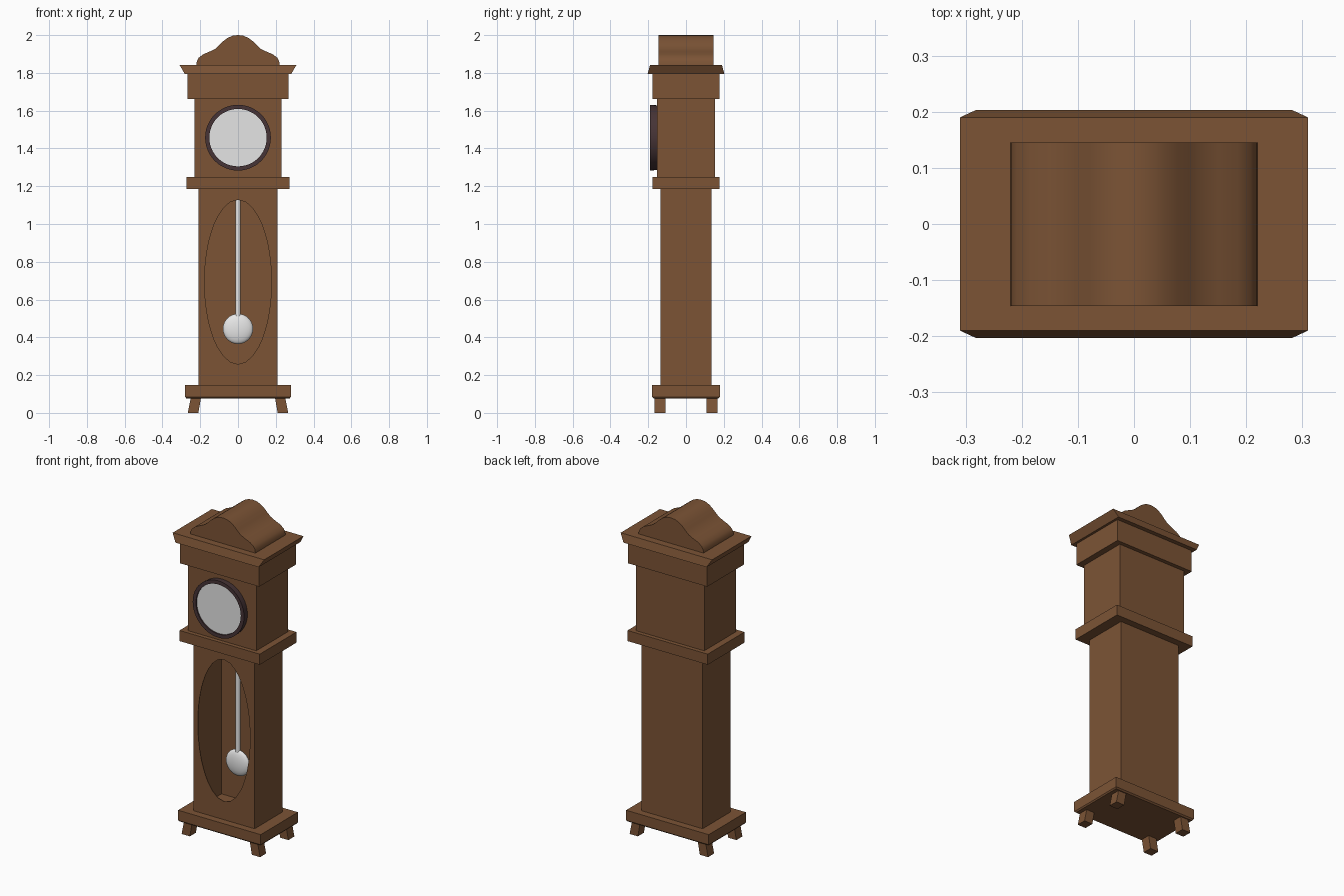
import bpy, bmesh, math

if "Cube" in bpy.data.objects:
    bpy.data.objects.remove(bpy.data.objects["Cube"])


def material(name, rgb):
    m = bpy.data.materials.new(name)
    m.diffuse_color = (*rgb, 1)
    m.use_nodes = True
    m.node_tree.nodes["Principled BSDF"].inputs["Base Color"].default_value = m.diffuse_color
    return m


WOOD = material("brown_wood", (0.20, 0.088, 0.036))
DARK = material("dark_rim", (0.062, 0.034, 0.037))
DIAL = material("pale_dial", (0.78, 0.78, 0.78))
SILVER = material("silver", (0.80, 0.80, 0.80))


def finish(name, bm, mat, smooth=True):
    bmesh.ops.recalc_face_normals(bm, faces=bm.faces)
    me = bpy.data.meshes.new(name)
    bm.to_mesh(me)
    bm.free()
    ob = bpy.data.objects.new(name, me)
    bpy.context.collection.objects.link(ob)
    me.materials.append(mat)
    if smooth:
        bpy.ops.object.select_all(action='DESELECT')
        ob.select_set(True)
        bpy.context.view_layer.objects.active = ob
        bpy.ops.object.shade_smooth_by_angle(angle=math.radians(35))
    return ob


def loft(name, rings, mat, centre=(0, 0), smooth=False):
    """Stack of rectangles (half x, half y, z, x shift) joined into a solid."""
    bm = bmesh.new()
    prev = None
    for hx, hy, z, sx in rings:
        cur = [bm.verts.new((centre[0] + sx + a * hx, centre[1] + b * hy, z))
               for a, b in ((-1, -1), (1, -1), (1, 1), (-1, 1))]
        if prev:
            for i in range(4):
                j = (i + 1) % 4
                bm.faces.new((prev[i], prev[j], cur[j], cur[i]))
        else:
            bm.faces.new(cur[::-1])
        prev = cur
    bm.faces.new(prev)
    return finish(name, bm, mat, smooth)


def lathe(name, profile, mat, z, steps=48, closed=False):
    """Spin (radius, y) points around a front-to-back axis at height z."""
    bm = bmesh.new()
    vs = [bm.verts.new((r, y, z)) for r, y in profile]
    pairs = list(zip(vs, vs[1:])) + ([(vs[-1], vs[0])] if closed else [])
    edges = [bm.edges.new(p) for p in pairs]
    bmesh.ops.spin(bm, geom=vs + edges, cent=(0, 0, z), axis=(0, 1, 0),
                   angle=math.tau, steps=steps)
    bmesh.ops.remove_doubles(bm, verts=bm.verts, dist=1e-4)
    return finish(name, bm, mat)


# Splayed feet
for sx in (-1, 1):
    for sy in (-1, 1):
        loft(f"foot_{'left' if sx < 0 else 'right'}_{'front' if sy < 0 else 'back'}",
             [(0.028, 0.029, 0, sx * 0.238), (0.027, 0.029, 0.085, sx * 0.222)],
             WOOD, (0, sy * 0.137))

# Plinth and mouldings
loft("plinth", [(0.274, 0.172, 0.077, 0), (0.28, 0.18, 0.085, 0),
                (0.28, 0.18, 0.147, 0)], WOOD)
loft("waist_moulding", [(0.272, 0.178, 1.185, 0), (0.272, 0.178, 1.25, 0)], WOOD)
loft("head_case", [(0.231, 0.153, 1.245, 0), (0.231, 0.153, 1.67, 0)], WOOD)
loft("frieze", [(0.268, 0.177, 1.662, 0), (0.268, 0.177, 1.80, 0)], WOOD)
loft("cornice", [(0.282, 0.203, 1.795, 0), (0.31, 0.19, 1.843, 0)], WOOD)

# Hollow trunk: thin walls, with an oval opening in the front
X, Y, Z0, Z1 = 0.208, 0.136, 0.145, 1.19
bm = bmesh.new()
N, cz = 64, 0.693
oval, edge = [], []
corners = [math.atan2(z - cz, x) for x in (-X, X) for z in (Z0, Z1)]
angles = sorted([math.tau * i / N - math.pi for i in range(N)] + corners)
for a in angles:
    c, s = math.cos(a), math.sin(a)
    k = 1 / math.hypot(c / 0.177, s / 0.435)
    zlim = (Z1 if s > 0 else Z0) - cz
    t = min(X / max(abs(c), 1e-9), abs(zlim) / max(abs(s), 1e-9))
    oval.append(bm.verts.new((k * c, -Y, cz + k * s)))
    edge.append(bm.verts.new((t * c, -Y, cz + t * s)))
n = len(angles)
back = [bm.verts.new((v.co.x, Y, v.co.z)) for v in edge]
for i in range(n):
    j = (i + 1) % n
    bm.faces.new((oval[i], edge[i], edge[j], oval[j]))
    bm.faces.new((edge[i], back[i], back[j], edge[j]))
bm.faces.new(back)
trunk = finish("trunk", bm, WOOD, smooth=False)
wall = trunk.modifiers.new("wall", 'SOLIDIFY')
wall.thickness = 0.004
wall.offset = -1

# Curved crest on top, extruded front to back
half = [(0.22, 1.842), (0.218, 1.862), (0.208, 1.88), (0.185, 1.898),
        (0.15, 1.913), (0.12, 1.928), (0.098, 1.948), (0.078, 1.968),
        (0.055, 1.985), (0.028, 1.997)]
outline = half + [(0, 2.0)] + [(-x, z) for x, z in reversed(half)]
bm = bmesh.new()
face = bm.faces.new([bm.verts.new((x, -0.146, z)) for x, z in outline])
out = bmesh.ops.extrude_face_region(bm, geom=[face], use_keep_orig=True)
bmesh.ops.translate(bm, vec=(0, 0.291, 0),
                    verts=[g for g in out["geom"] if isinstance(g, bmesh.types.BMVert)])
finish("crest", bm, WOOD)

# Clock face with its rim
lathe("dial_rim", [(0.171, -0.15), (0.174, -0.19), (0.152, -0.19), (0.152, -0.15)],
      DARK, 1.457, closed=True)
lathe("dial", [(0, -0.182), (0.153, -0.182), (0.153, -0.155), (0, -0.155)], DIAL, 1.457)

# Pendulum: rod and flattened bob
bm = bmesh.new()
bmesh.ops.create_cone(bm, cap_ends=True, segments=16, radius1=0.014, radius2=0.014, depth=0.70)
bmesh.ops.translate(bm, vec=(0, 0, 0.84), verts=bm.verts)
finish("pendulum_rod", bm, SILVER)
bob = [(0.08 * math.sin(math.pi * i / 12), -0.024 * math.cos(math.pi * i / 12))
       for i in range(13)]
lathe("pendulum_bob", bob, SILVER, 0.445, steps=32)
